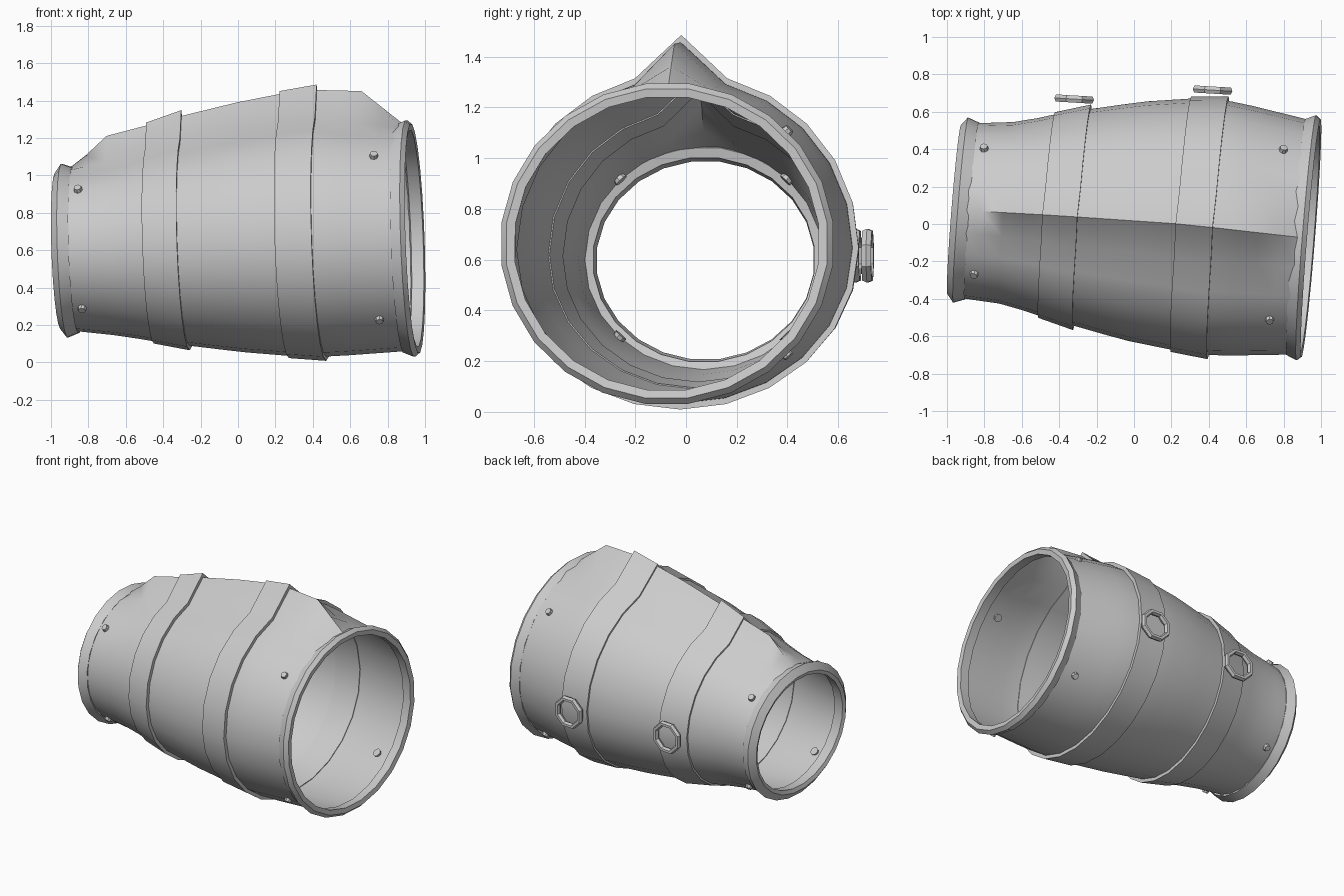
import bpy, bmesh, math
from mathutils import Matrix, Vector

if "Cube" in bpy.data.objects:
    bpy.data.objects.remove(bpy.data.objects["Cube"], do_unlink=True)

SIDES = 24
# The tube's own axis leans a little in plan and elevation
FRAME = (Matrix.Translation((0, 0, 0.63)) @ Matrix.Rotation(-0.08, 4, "Z")
         @ Matrix.Rotation(-0.035, 4, "Y"))

metal = bpy.data.materials.new("light_grey_metal")
metal.use_nodes = True
GREY = (0.6, 0.6, 0.6, 1)
metal.diffuse_color = GREY
metal.node_tree.nodes["Principled BSDF"].inputs["Base Color"].default_value = GREY

# Body guide curves as (station, size) pairs
HALF_WIDTH = [(-0.9, 0.468), (-0.65, 0.49), (-0.45, 0.545), (0, 0.64),
              (0.3, 0.68), (0.5, 0.68), (0.9, 0.628)]
HALF_TOP = [(-0.9, 0.44), (-0.65, 0.49), (-0.45, 0.54), (0, 0.63),
            (0.3, 0.665), (0.5, 0.67), (0.9, 0.615)]
HALF_BOTTOM = [(-0.9, 0.43), (-0.65, 0.465), (-0.45, 0.505), (0, 0.575),
               (0.3, 0.61), (0.5, 0.615), (0.9, 0.6)]
RIDGE = [(-0.875, 0.44), (-0.685, 0.605), (-0.455, 0.657), (-0.27, 0.70),
         (0.02, 0.76), (0.27, 0.80), (0.47, 0.81), (0.69, 0.797), (0.9, 0.62)]
SHIFT = [(-0.9, 0), (-0.4, 0.012), (0.3, 0.02), (0.9, 0)]


def lerp(table, t):
    if t <= table[0][0]:
        return table[0][1]
    for (a, u), (b, v) in zip(table, table[1:]):
        if t <= b:
            return u + (v - u) * (t - a) / (b - a)
    return table[-1][1]


def surface(t, angle, offset=0.0):
    """Point on the body skin, pushed outward by offset."""
    c, s = math.cos(angle), math.sin(angle)
    height = lerp(HALF_TOP if s > 0 else HALF_BOTTOM, t) + offset
    return Vector((t, lerp(SHIFT, t) + c * (lerp(HALF_WIDTH, t) + offset), s * height))


def body_ring(t, offset=0.0):
    ring = [surface(t, math.pi / 2 + math.tau * i / SIDES, offset) for i in range(SIDES)]
    ring[0].z = lerp(RIDGE, t) + offset * 1.3   # pulled-up crest
    return ring


def oval_ring(t, ry, rz):
    return [Vector((t, ry * math.cos(a), rz * math.sin(a)))
            for a in (math.tau * (i + 0.5) / SIDES for i in range(SIDES))]


def finish(name, bm, matrix=FRAME):
    bmesh.ops.recalc_face_normals(bm, faces=bm.faces)
    bm.transform(matrix)
    mesh = bpy.data.meshes.new(name)
    bm.to_mesh(mesh)
    bm.free()
    obj = bpy.data.objects.new(name, mesh)
    bpy.context.collection.objects.link(obj)
    mesh.materials.append(metal)
    bpy.ops.object.select_all(action="DESELECT")
    obj.select_set(True)
    bpy.context.view_layer.objects.active = obj
    bpy.ops.object.shade_smooth_by_angle(angle=math.radians(32))
    return obj


def loft(name, rings, closed=False):
    bm = bmesh.new()
    rows = [[bm.verts.new(p) for p in ring] for ring in rings]
    pairs = list(zip(rows, rows[1:]))
    if closed:
        pairs.append((rows[-1], rows[0]))
    for low, high in pairs:
        for i in range(SIDES):
            j = (i + 1) % SIDES
            bm.faces.new((low[i], low[j], high[j], high[i]))
    return finish(name, bm)


# Crested barrel shell
stations = [-0.89, -0.8, -0.685, -0.56, -0.455, -0.27, -0.1, 0.02, 0.14, 0.27,
            0.37, 0.47, 0.58, 0.69, 0.8, 0.9]
loft("shell", [body_ring(t) for t in stations])

# Two raised straps, thicker on their right edge
for name, start, end in (("small_strap", -0.47, -0.28), ("large_strap", 0.25, 0.45)):
    loft(name, [body_ring(start, -0.005), body_ring(start, 0.012),
                body_ring(end, 0.024), body_ring(end, -0.005)], closed=True)

# Bevelled end rims: station, half width, half height
small_rim = [(-0.88, 0.44, 0.405), (-0.955, 0.432, 0.393), (-0.965, 0.455, 0.42),
             (-0.93, 0.50, 0.468), (-0.87, 0.478, 0.445)]
large_rim = [(0.88, 0.61, 0.588), (0.945, 0.605, 0.582), (0.95, 0.64, 0.615),
             (0.925, 0.662, 0.637), (0.87, 0.638, 0.613)]
for name, profile in (("small_rim", small_rim), ("large_rim", large_rim)):
    loft(name, [oval_ring(*p) for p in profile], closed=True)

# Rivets on the diagonals near each end
for end, t in (("small_end", -0.82), ("large_end", 0.78)):
    for k in range(4):
        angle = math.pi / 4 + k * math.pi / 2
        spot = surface(t, angle)
        along = surface(t + 0.05, angle) - surface(t - 0.05, angle)
        around = surface(t, angle + 0.1) - surface(t, angle - 0.1)
        normal = around.cross(along)
        if normal.dot(Vector((0, spot.y, spot.z))) < 0:
            normal.negate()
        bm = bmesh.new()
        bmesh.ops.create_cone(bm, cap_ends=True, segments=8, radius1=0.028,
                              radius2=0.02, depth=0.036)
        turn = normal.to_track_quat("Z", "Y").to_matrix().to_4x4()
        finish(f"rivet_{end}_{k + 1}", bm, FRAME @ Matrix.Translation(spot) @ turn)

# Octagonal buckle rings on the back, one per strap
for name, x, y in (("small_buckle", -0.32, 0.668), ("large_buckle", 0.42, 0.716)):
    bm = bmesh.new()
    loops = []
    for i in range(8):
        a = math.tau * (i + 0.5) / 8
        loop = []
        for j in range(6):
            b = math.tau * j / 6
            r = 0.097 + 0.018 * math.cos(b)
            loop.append(bm.verts.new((r * math.cos(a), 0.022 * math.sin(b), r * math.sin(a))))
        loops.append(loop)
    for i in range(8):
        for j in range(6):
            p, q, n = loops[i], loops[(i + 1) % 8], (j + 1) % 6
            bm.faces.new((p[j], q[j], q[n], p[n]))
    finish(name, bm, Matrix.Translation((x, y, 0.615)) @ Matrix.Rotation(-0.06, 4, "Z"))
